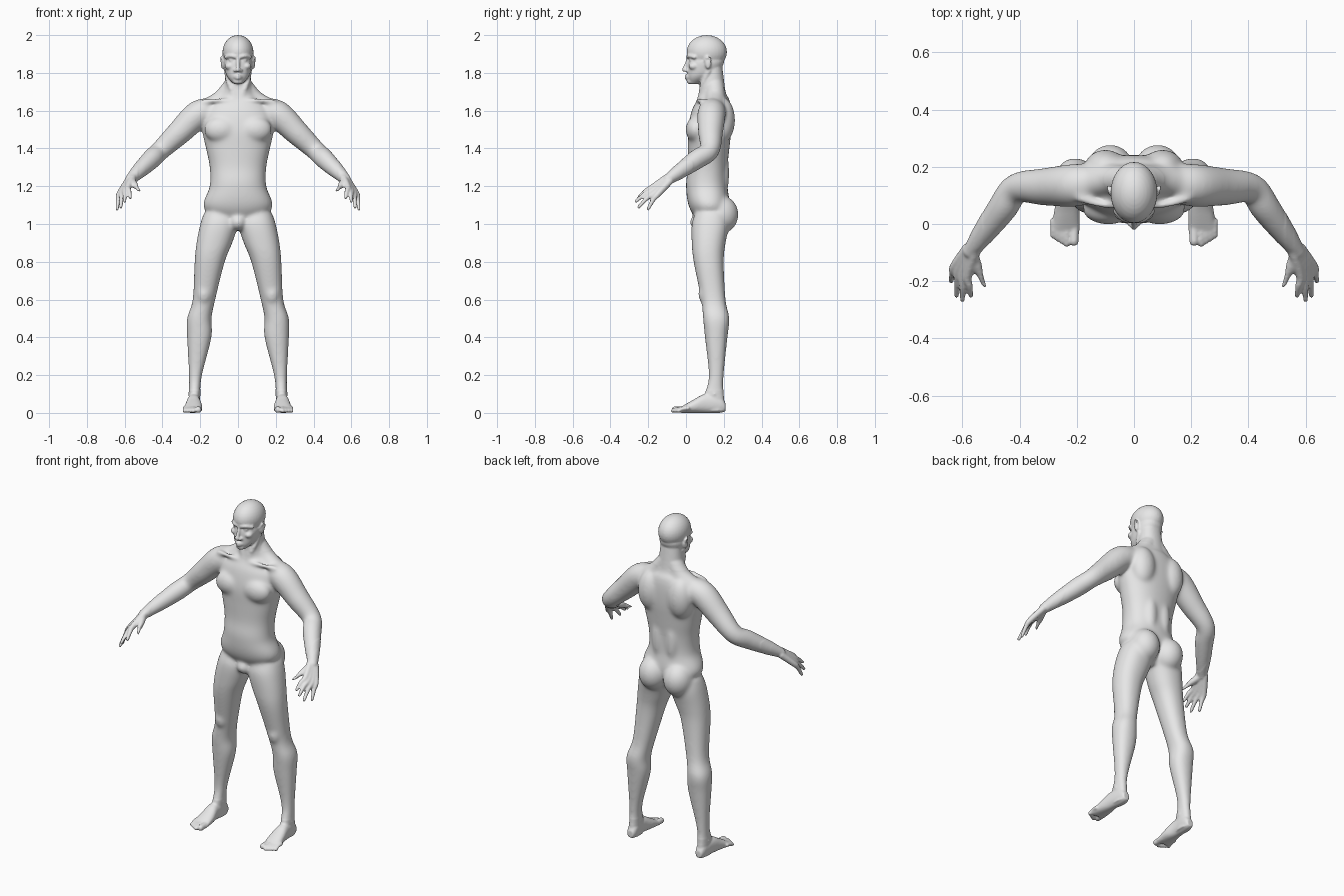
import bpy
import bmesh
import math
from mathutils import Vector, Matrix

default_cube = bpy.data.objects.get("Cube")
if default_cube:
    bpy.data.objects.remove(default_cube, do_unlink=True)

SIDES = 32
STEPS = 6
parts = bmesh.new()


def interpolate(rows):
    """Catmull-Rom interpolation through rows of numbers."""
    result = []
    last = len(rows) - 1
    for i in range(last):
        before, start = rows[max(i - 1, 0)], rows[i]
        end, after = rows[i + 1], rows[min(i + 2, last)]
        for step in range(STEPS):
            t = step / STEPS
            result.append([
                b + t / 2 * (c - a + t * (2 * a - 5 * b + 4 * c - d
                                          + t * (3 * (b - c) + d - a)))
                for a, b, c, d in zip(before, start, end, after)])
    result.append(list(rows[last]))
    return result


def skin_rings(rings):
    """Join rings of points into a closed tube."""
    loops = [[parts.verts.new(point) for point in ring] for ring in rings]
    for lower, upper in zip(loops, loops[1:]):
        for i in range(SIDES):
            j = (i + 1) % SIDES
            parts.faces.new((lower[i], lower[j], upper[j], upper[i]))
    parts.faces.new(list(reversed(loops[0])))
    parts.faces.new(loops[-1])


def circle():
    angles = [math.tau * i / SIDES for i in range(SIDES)]
    return [(math.cos(angle), math.sin(angle)) for angle in angles]


def loft(rows, upright=True):
    """Each row: position along the axis, then both extents across it."""
    rings = []
    for position, a_min, a_max, b_min, b_max in interpolate(rows):
        ring = []
        for c, s in circle():
            # Slightly squared ellipse
            a = (a_min + a_max + math.copysign(abs(c) ** .9, c) * (a_max - a_min)) / 2
            b = (b_min + b_max + math.copysign(abs(s) ** .9, s) * (b_max - b_min)) / 2
            ring.append((a, b, position) if upright else (a, position, b))
        rings.append(ring)
    skin_rings(rings)


def centred_loft(rows):
    """Each row: height, half width, front and back."""
    loft([(height, -half, half, front, back) for height, half, front, back in rows])


def ellipsoid(centre, radii):
    matrix = Matrix.Translation(centre) @ Matrix.Diagonal((*radii, 1))
    bmesh.ops.create_uvsphere(parts, u_segments=SIDES, v_segments=SIDES // 2,
                              radius=1, matrix=matrix)


def limb(points, radii):
    """Round-ended tube through points with a radius at each."""
    path = interpolate([(*point, radius) for point, radius in zip(points, radii)])
    centres = [Vector(row[:3]) for row in path]
    rings = []
    for i, (centre, row) in enumerate(zip(centres, path)):
        ahead = centres[min(i + 1, len(centres) - 1)]
        behind = centres[max(i - 1, 0)]
        turn = (ahead - behind).to_track_quat("Z", "Y")
        rings.append([centre + turn @ Vector((c, s, 0)) * row[3]
                      for c, s in circle()])
    skin_rings(rings)
    for end in (0, -1):
        ellipsoid(points[end], [radii[end]] * 3)


# Leg with kneecap and ankle bone
loft([(1.06, .02, .18, .05, .22), (1, 0, .2, .03, .23), (.9, .03, .22, .03, .21),
      (.8, .07, .23, .04, .2), (.6, .12, .24, .08, .21), (.5, .14, .27, .09, .23),
      (.4, .14, .27, .1, .22), (.2, .19, .26, .12, .2), (.1, .2, .26, .1, .2),
      (.01, .2, .26, .1, .21)])
ellipsoid((.18, .09, .63), (.035, .025, .05))
ellipsoid((.23, .15, .1), (.035, .02, .02))

# Foot and toes
loft([(.21, .21, .25, .01, .05), (.18, .2, .26, 0, .09), (.1, .2, .27, 0, .1),
      (.04, .19, .28, 0, .07), (-.03, .19, .29, 0, .03)], upright=False)
limb([(.21, 0, .02), (.21, -.06, .017)], (.017, .017))
for toe in range(4):
    root = Vector((.235 + toe * .016, -.02 + toe * .01, .025))
    limb([root, root + Vector((0, -.03, -.004)), root + Vector((0, -.05, -.014))],
         (.011, .009, .011))

# Arm
shoulder = Vector((.21, .135, 1.58))
elbow = Vector((.41, .125, 1.39))
wrist = Vector((.57, -.095, 1.235))
limb([shoulder + Vector((-.08, .01, .02)), shoulder, shoulder.lerp(elbow, .5),
      elbow, elbow.lerp(wrist, .3), elbow.lerp(wrist, .7), wrist],
     (.065, .075, .066, .053, .053, .042, .028))

# Hand: each finger runs on from a bone of the palm
knuckles = Vector((.605, -.165, 1.175))
across = Vector((.7, .5, -.5)).normalized()
finger_tips = [(.57, -.25, 1.14), (.6, -.265, 1.12), (.62, -.25, 1.09), (.64, -.2, 1.08)]
for finger, tip in enumerate(finger_tips):
    offset = (finger - 1.5) * across
    base = knuckles + offset * .022
    bend = base.lerp(Vector(tip), .5) + Vector((0, 0, .008))
    limb([wrist + offset * .011, base, bend, tip], (.02, .016, .012, .009))
thumb_tip = Vector((.52, -.22, 1.175))
limb([wrist, wrist.lerp(thumb_tip, .4), wrist.lerp(thumb_tip, .7), thumb_tip],
     (.022, .019, .013, .01))

# Shoulder slope, collarbone and neck muscle
limb([(.02, .15, 1.74), (.09, .155, 1.655), shoulder], (.05, .053, .06))
limb([(.02, .066, 1.65), (.1, .065, 1.655), (.19, .09, 1.645)], (.011, .012, .016))
limb([(.06, .12, 1.81), (.045, .09, 1.74), (.016, .07, 1.67)], (.014, .014, .011))

# Chest, shoulder blade, lower back and buttock
ellipsoid((.09, .052, 1.5), (.09, .054, .07))
ellipsoid((.1, .195, 1.55), (.075, .065, .12))
ellipsoid((.045, .18, 1.27), (.045, .05, .15))
ellipsoid((.083, .188, 1.05), (.085, .09, .1))

# Ear with a raised rim
ellipsoid((.08, .117, 1.85), (.01, .016, .03))
limb([(.08, .1, 1.865), (.088, .113, 1.883), (.09, .132, 1.87), (.084, .117, 1.825)],
     [.005] * 4)

# Brow, cheek, eye and nostril
limb([(.012, .011, 1.885), (.038, .018, 1.89), (.064, .045, 1.883)], [.01] * 3)
ellipsoid((.046, .042, 1.835), (.024, .028, .02))
ellipsoid((.032, .03, 1.868), (.017, .014, .011))
ellipsoid((.014, .002, 1.813), (.01, .012, .009))

# Mirror the side parts
side_parts = parts.verts[:] + parts.edges[:] + parts.faces[:]
for item in bmesh.ops.duplicate(parts, geom=side_parts)["geom"]:
    if isinstance(item, bmesh.types.BMVert):
        item.co.x *= -1

# Torso and neck
centred_loft([(.97, .04, .1, .18), (1.08, .18, .02, .23), (1.2, .15, 0, .22),
              (1.3, .15, .01, .22), (1.4, .17, .01, .23), (1.5, .19, .01, .24),
              (1.6, .18, .03, .24), (1.66, .12, .06, .23), (1.7, .08, .07, .21),
              (1.85, .06, .08, .19)])
ellipsoid((0, .07, 1.01), (.045, .05, .045))

# Jaw and skull
centred_loft([(1.74, .02, .02, .06), (1.77, .05, .01, .12), (1.8, .066, .008, .17),
              (1.85, .075, .01, .2), (1.88, .07, .02, .2)])
ellipsoid((0, .11, 1.91), (.082, .107, .09))

# Nose, lips and chin
limb([(0, .012, 1.875), (0, 0, 1.84), (0, -.01, 1.817)], (.009, .01, .012))
for height in (1.785, 1.772):
    limb([(-.025, .018, 1.778), (0, 0, height), (.025, .018, 1.778)],
         (.004, .008, .004))
ellipsoid((0, .024, 1.755), (.026, .02, .016))

# Fuse the parts into one skin
bmesh.ops.recalc_face_normals(parts, faces=parts.faces[:])
part_mesh = bpy.data.meshes.new("body_parts")
parts.to_mesh(part_mesh)
parts.free()
body = bpy.data.objects.new("body", part_mesh)
bpy.context.collection.objects.link(body)
remesh = body.modifiers.new("fuse", "REMESH")
remesh.mode = "VOXEL"
remesh.voxel_size = .0055
graph = bpy.context.evaluated_depsgraph_get()
fused = bpy.data.meshes.new_from_object(body.evaluated_get(graph))
body.modifiers.clear()

# Soften the muscles, keeping face, hands and feet crisp
skin = bmesh.new()
skin.from_mesh(fused)
for passes, margin in ((2, -1), (6, 0), (22, .03)):
    soft = [vert for vert in skin.verts
            if .09 + margin < vert.co.z < 1.74 - margin
            and abs(vert.co.x) < .56 - margin]
    for _ in range(passes):
        bmesh.ops.smooth_vert(skin, verts=soft, factor=.5, use_axis_x=True,
                              use_axis_y=True, use_axis_z=True)
for face in skin.faces:
    face.smooth = True
skin.to_mesh(fused)
skin.free()
body.data = fused
bpy.data.meshes.remove(part_mesh)
fused.name = "body"

# Plain grey skin
grey = bpy.data.materials.new("grey_skin")
grey.use_nodes = True
colour = (.8, .8, .8, 1)
grey.diffuse_color = colour
grey.node_tree.nodes["Principled BSDF"].inputs["Base Color"].default_value = colour
fused.materials.clear()
fused.materials.append(grey)
